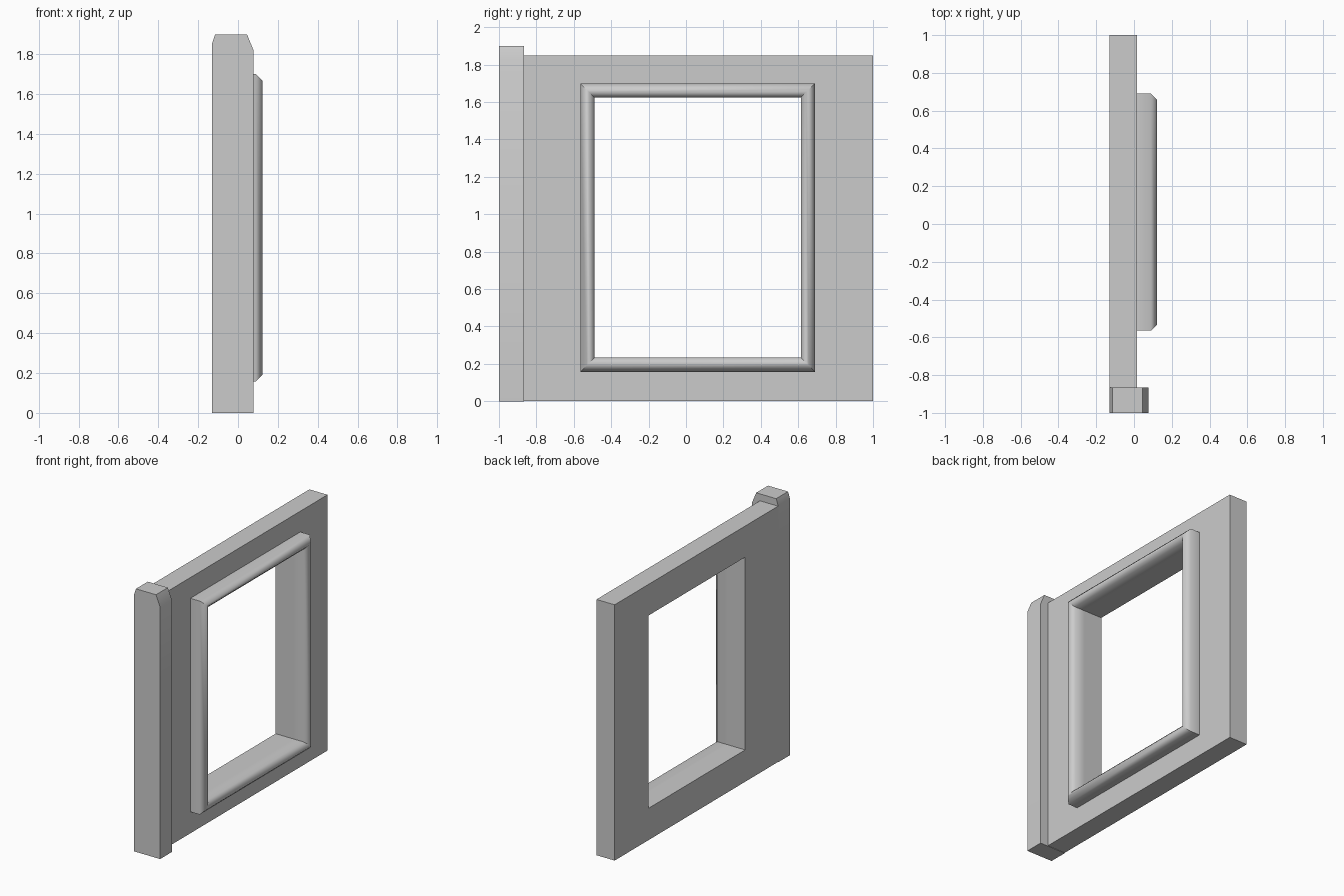
import bpy, bmesh, math

if "Cube" in bpy.data.objects:
    bpy.data.objects.remove(bpy.data.objects["Cube"])


def finish(name, bm, angle):
    bmesh.ops.recalc_face_normals(bm, faces=bm.faces)
    mesh = bpy.data.meshes.new(name)
    bm.to_mesh(mesh)
    bm.free()
    obj = bpy.data.objects.new(name, mesh)
    bpy.context.collection.objects.link(obj)
    bpy.ops.object.select_all(action='DESELECT')
    obj.select_set(True)
    bpy.context.view_layer.objects.active = obj
    bpy.ops.object.shade_smooth_by_angle(angle=math.radians(angle))
    return obj


def rect_ring(name, sections, angle):
    """Closed ring through rectangles given as (x, (y0, y1, z0, z1))."""
    bm = bmesh.new()
    loops = [[bm.verts.new((x, y, z)) for y, z in
              ((y0, z0), (y1, z0), (y1, z1), (y0, z1))]
             for x, (y0, y1, z0, z1) in sections]
    for i, a in enumerate(loops):
        b = loops[(i + 1) % len(loops)]
        for k in range(4):
            n = (k + 1) % 4
            bm.faces.new((a[k], a[n], b[n], b[k]))
    return finish(name, bm, angle)


def inset(rect, d):
    y0, y1, z0, z1 = rect
    return (y0 + d, y1 - d, z0 + d, z1 - d)


BACK, FACE = -0.13, 0.015
panel = (-0.868, 1.0, 0.003, 1.85)
trim = (-0.565, 0.69, 0.158, 1.70)
opening = inset(trim, 0.075)

# Wall panel with window opening
rect_ring("wall_panel", [(BACK, panel), (FACE, panel),
                         (FACE, opening), (BACK, opening)], 30)

# Raised window trim with chamfered edges
trim_profile = [(FACE, 0), (0.09, 0), (0.123, 0.033),
                (0.123, 0.047), (0.095, 0.075), (FACE, 0.075)]
rect_ring("window_trim", [(x, inset(trim, d)) for x, d in trim_profile], 50)

# End post with chamfered top, extruded along y
post_profile = [(BACK, 0), (0.078, 0), (0.078, 1.82),
                (0.045, 1.90), (-0.115, 1.90), (BACK, 1.855)]
bm = bmesh.new()
face = bm.faces.new([bm.verts.new((x, -1.0, z)) for x, z in post_profile])
out = bmesh.ops.extrude_face_region(bm, geom=[face])
bmesh.ops.translate(bm, vec=(0, 0.135, 0),
                    verts=[v for v in out["geom"]
                           if isinstance(v, bmesh.types.BMVert)])
finish("end_post", bm, 30)
